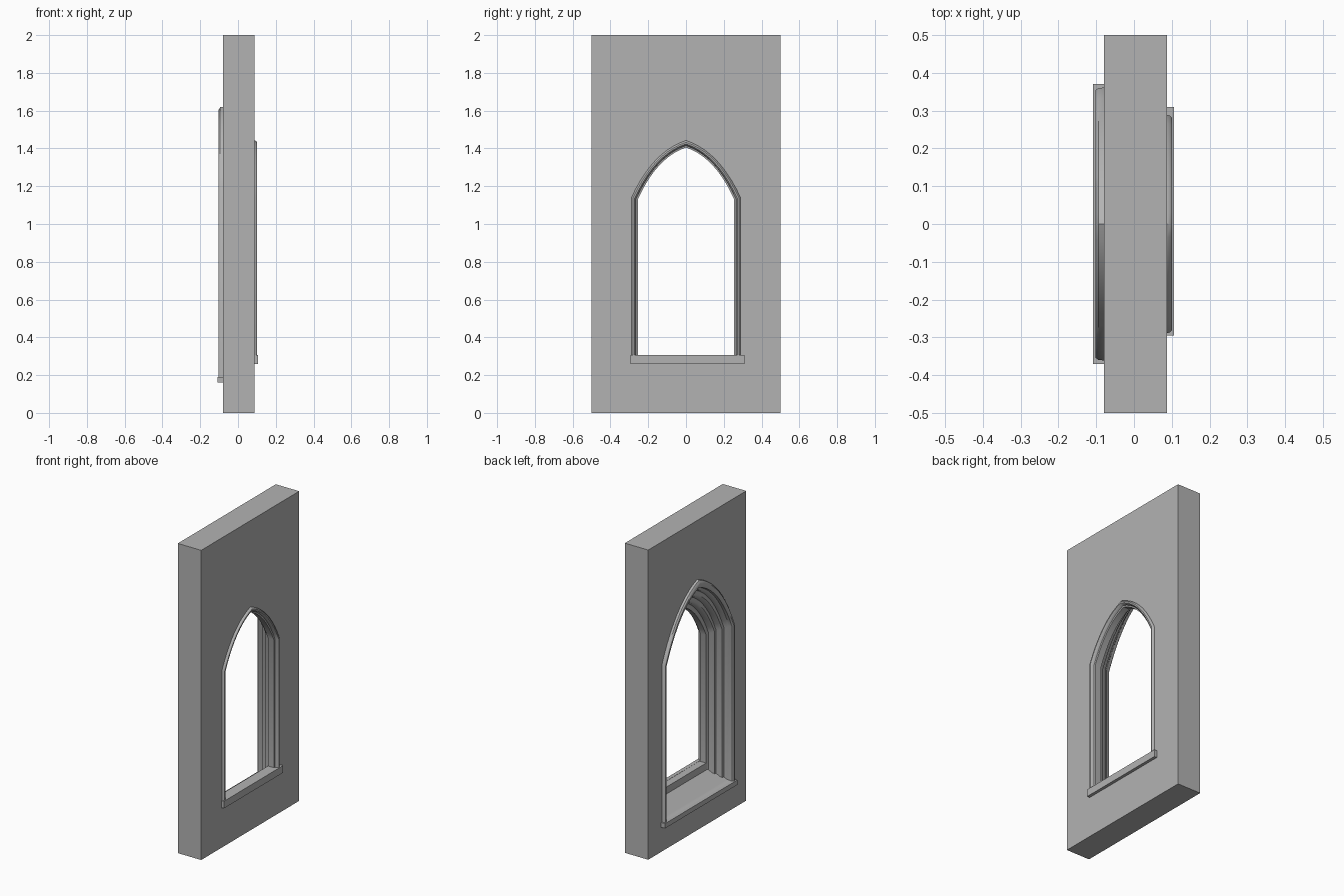
import bpy, bmesh, math

if "Cube" in bpy.data.objects:
    bpy.data.objects.remove(bpy.data.objects["Cube"])

X_IN, X_OUT = -0.08, 0.087      # wall faces
STEP_X = 0.035                  # where the sloped sill meets the raised sill
SEG = 10                        # segments per half arch

# Darker grey stone
stone = bpy.data.materials.new("stone")
stone.diffuse_color = (0.45, 0.45, 0.45, 1)
stone.use_nodes = True
stone.node_tree.nodes["Principled BSDF"].inputs["Base Color"].default_value = stone.diffuse_color


def finish(name, bm):
    bmesh.ops.recalc_face_normals(bm, faces=bm.faces)
    mesh = bpy.data.meshes.new(name)
    bm.to_mesh(mesh)
    bm.free()
    mesh.materials.append(stone)
    ob = bpy.data.objects.new(name, mesh)
    bpy.context.collection.objects.link(ob)
    return ob


def box(name, x0, x1, y0, y1, z0, z1):
    bm = bmesh.new()
    bmesh.ops.create_cube(bm, size=1)
    for v in bm.verts:
        v.co.x = x0 if v.co.x < 0 else x1
        v.co.y = y0 if v.co.y < 0 else y1
        v.co.z = z0 if v.co.z < 0 else z1
    return finish(name, bm)


def arch_outline(x, w, bottom):
    """Softly pointed arch of half width w, with a slight kink at the spring."""
    outer = x > STEP_X
    d = w - 0.255
    spring = 1.13 + d * (0.3 if outer else 0.7)
    h = 1.405 + d * (1.1 if outer else 2.03) - spring
    half = [(w, bottom)]
    for i in range(SEG + 1):
        t = i / SEG
        half.append((w * ((1 - t) ** 2 + 2 * t * (1 - t) * 0.61),
                     spring + h * (2 * t * (1 - t) * 0.81 + t * t)))
    pts = half + [(-y, z) for y, z in half[-2::-1]]
    return [(x, y, z) for y, z in pts]


def sill_z(x):
    return 0.19 + 0.07 * max(0, min(1, (x - X_IN) / (STEP_X - X_IN)))


# Moulding profile from the wide face to the narrow face: (x, half width)
profile = [(X_IN, 0.361), (-0.094, 0.360), (-0.102, 0.354), (-0.102, 0.345),
           (-0.094, 0.337), (-0.075, 0.335), (-0.065, 0.326), (-0.045, 0.322),
           (-0.043, 0.308), (-0.030, 0.300), (-0.008, 0.296), (-0.006, 0.284),
           (0.006, 0.276), (0.030, 0.272), (STEP_X, 0.262)]
rows = [(x, w, sill_z(x)) for x, w in profile]
rows += [(x, w, 0.305) for x, w in [
    (0.0351, 0.256), (0.078, 0.255), (0.080, 0.264), (0.094, 0.266),
    (0.101, 0.272), (0.101, 0.280), (0.095, 0.287), (X_OUT, 0.289)]]
rings = [arch_outline(*r) for r in rows]

# Stepped, splayed reveal with projecting surrounds and sloped sill
bm = bmesh.new()
loops = [[bm.verts.new(p) for p in ring] for ring in rings]
n = len(loops[0])
for a, b in zip(loops, loops[1:]):
    for i in range(n):
        j = (i + 1) % n
        bm.faces.new((a[i], a[j], b[j], b[i]))
moulding = finish("arch_moulding", bm)
bpy.context.view_layer.objects.active = moulding
moulding.select_set(True)
bpy.ops.object.shade_smooth_by_angle(angle=math.radians(38))

# Wall slab with the arched hole left open in both faces
bm = bmesh.new()
corners = []
for x, ring in ((X_IN, rings[0]), (X_OUT, rings[-1])):
    rect = [bm.verts.new((x, y, z)) for y, z in
            ((-0.5, 0), (0.5, 0), (0.5, 2), (-0.5, 2))]
    hole = [bm.verts.new(p) for p in ring]
    edges = [bm.edges.new((lp[i - 1], lp[i]))
             for lp in (rect, hole) for i in range(len(lp))]
    bmesh.ops.triangle_fill(bm, use_beauty=True, use_dissolve=False, edges=edges)
    corners.append(rect)
for i in range(4):
    bm.faces.new((corners[0][i - 1], corners[0][i], corners[1][i], corners[1][i - 1]))
finish("wall", bm)

# Projecting sills on both faces
box("wide_sill", -0.109, X_IN, -0.37, 0.37, 0.16, 0.191)
box("narrow_sill", X_OUT - 0.005, 0.106, -0.295, 0.31, 0.26, 0.306)
